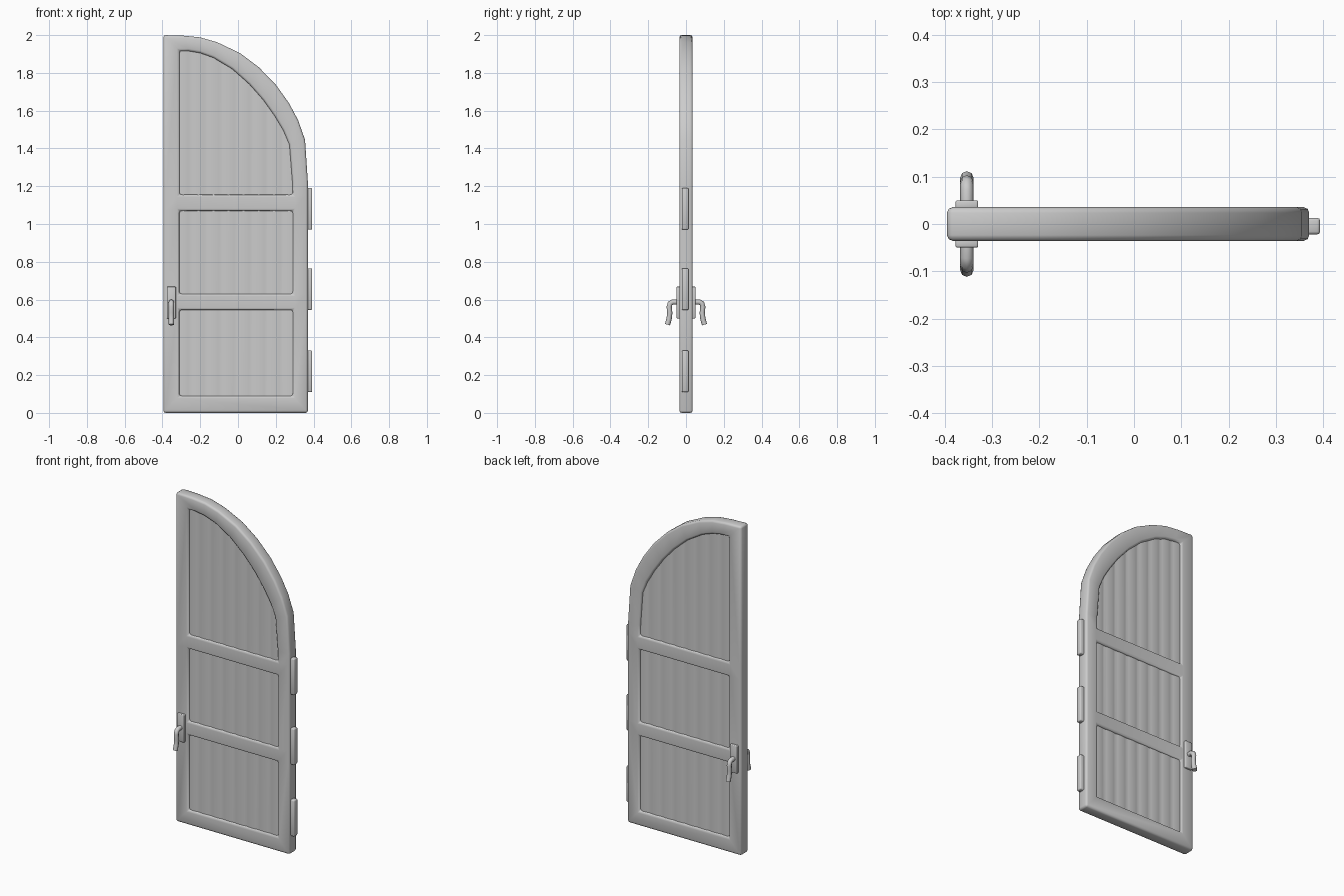
import bpy, bmesh, math

if "Cube" in bpy.data.objects:
    bpy.data.objects.remove(bpy.data.objects["Cube"])

grey = bpy.data.materials.new("plain_grey")
grey.use_nodes = True
colour = (0.6, 0.6, 0.6, 1)
grey.diffuse_color = colour
grey.node_tree.nodes["Principled BSDF"].inputs["Base Color"].default_value = colour


def finish(obj, angle=60):
    obj.data.materials.append(grey)
    bpy.ops.object.select_all(action="DESELECT")
    obj.select_set(True)
    bpy.context.view_layer.objects.active = obj
    bpy.ops.object.shade_smooth_by_angle(angle=math.radians(angle))
    return obj


def mesh_object(name, bm):
    bmesh.ops.recalc_face_normals(bm, faces=bm.faces)
    mesh = bpy.data.meshes.new(name)
    bm.to_mesh(mesh)
    bm.free()
    obj = bpy.data.objects.new(name, mesh)
    bpy.context.collection.objects.link(obj)
    return obj


def box(name, lo, hi, bevel, segments=2):
    bm = bmesh.new()
    bmesh.ops.create_cube(bm, size=1)
    for v in bm.verts:
        v.co = [a + (c + 0.5) * (b - a) for a, b, c in zip(lo, hi, v.co)]
    bmesh.ops.bevel(bm, geom=bm.edges[:], offset=bevel, segments=segments,
                    profile=0.5, affect="EDGES")
    return finish(mesh_object(name, bm))


# Frame: outer and inner outlines matched point for point
LEFT, RIGHT = -0.395, 0.37
IN_LEFT, IN_RIGHT = -0.31, 0.29
rails = [0.545, 0.63, 1.07, 1.155]
outer_arch = [(LEFT, 2), (-0.29, 1.997), (-0.2, 1.988), (-0.11, 1.962), (0.01, 1.905),
              (0.11, 1.83), (0.2, 1.738), (0.27, 1.64), (0.318, 1.55), (0.355, 1.445), (0.37, 1.22)]
inner_arch = [(IN_LEFT, 1.917), (-0.26, 1.915), (-0.2, 1.905), (-0.13, 1.88), (-0.03, 1.82),
              (0.06, 1.74), (0.135, 1.655), (0.195, 1.57), (0.24, 1.495), (0.272, 1.42), (0.288, 1.22)]
outer = [(LEFT, 0)] + [(LEFT, z) for z in rails] + outer_arch
outer += [(RIGHT, z) for z in reversed(rails)] + [(RIGHT, 0)]
inner = [(IN_LEFT, 0.09)] + [(IN_LEFT, z) for z in rails] + inner_arch
inner += [(IN_RIGHT, z) for z in reversed(rails)] + [(IN_RIGHT, 0.09)]

bm = bmesh.new()
ring_out = [bm.verts.new((x, 0, z)) for x, z in outer]
ring_in = [bm.verts.new((x, 0, z)) for x, z in inner]
count = len(outer)
for i in range(count):
    j = (i + 1) % count
    bm.faces.new((ring_out[i], ring_out[j], ring_in[j], ring_in[i]))
# The two cross rails join the stiles
for k in (1, 3):
    bm.faces.new((ring_in[k], ring_in[k + 1], ring_in[count - 2 - k], ring_in[count - 1 - k]))
frame = mesh_object("door_frame", bm)
solid = frame.modifiers.new("thickness", "SOLIDIFY")
solid.thickness = 0.071
solid.offset = 0
bevel = frame.modifiers.new("soft_edges", "BEVEL")
bevel.width = 0.012
bevel.segments = 2
bevel.limit_method = "ANGLE"
bevel.angle_limit = math.radians(50)
finish(frame)


# Plank panel: scalloped boards filling the frame up to the middle of the arch
def arch_height(x):
    mid = [((a + c) / 2, (b + d) / 2) for (a, b), (c, d) in zip(outer_arch, inner_arch)]
    for (x0, z0), (x1, z1) in zip(mid, mid[1:]):
        if x0 <= x <= x1:
            return z0 + (z1 - z0) * (x - x0) / (x1 - x0)
    return mid[-1][1]


planks, steps = 8, 6
bm = bmesh.new()
columns = []
for i in range(planks * steps + 1):
    x = -0.33 + 0.64 * i / (planks * steps)
    y = 0.02 + 0.004 * math.sin(math.pi * (i % steps) / steps) ** 0.7
    columns.append([bm.verts.new((x, s * y, z)) for s, z in
                    ((-1, 0.05), (-1, arch_height(x)), (1, arch_height(x)), (1, 0.05))])
for a, b in zip(columns, columns[1:]):
    for k in range(4):
        bm.faces.new((a[k], b[k], b[(k + 1) % 4], a[(k + 1) % 4]))
bm.faces.new(columns[0])
bm.faces.new(columns[-1])
finish(mesh_object("plank_panel", bm))

# Hinges on the right edge
for name, z in (("lower", 0.11), ("middle", 0.545), ("upper", 0.97)):
    box(name + "_hinge", (0.345, -0.022, z), (0.393, 0.013, z + 0.22), 0.006)

# Handle on each face: back plate and bent lever
for name, s in (("front", -1), ("back", 1)):
    ys = sorted((s * 0.03, s * 0.05))
    box(name + "_handle_plate", (-0.377, ys[0], 0.5), (-0.329, ys[1], 0.668), 0.004)
    curve = bpy.data.curves.new(name + "_handle_lever", "CURVE")
    curve.dimensions = "3D"
    curve.bevel_depth = 0.014
    curve.bevel_resolution = 2
    curve.use_fill_caps = True
    path = [(0.035, 0.586), (0.07, 0.587), (0.084, 0.58), (0.089, 0.562),
            (0.086, 0.53), (0.089, 0.5), (0.098, 0.467)]
    spline = curve.splines.new("POLY")
    spline.points.add(len(path) - 1)
    for point, (y, z) in zip(spline.points, path):
        point.co = (-0.353, s * y, z, 1)
    lever = bpy.data.objects.new(name + "_handle_lever", curve)
    bpy.context.collection.objects.link(lever)
    bpy.ops.object.select_all(action="DESELECT")
    lever.select_set(True)
    bpy.context.view_layer.objects.active = lever
    bpy.ops.object.convert(target="MESH")
    finish(bpy.context.view_layer.objects.active)
